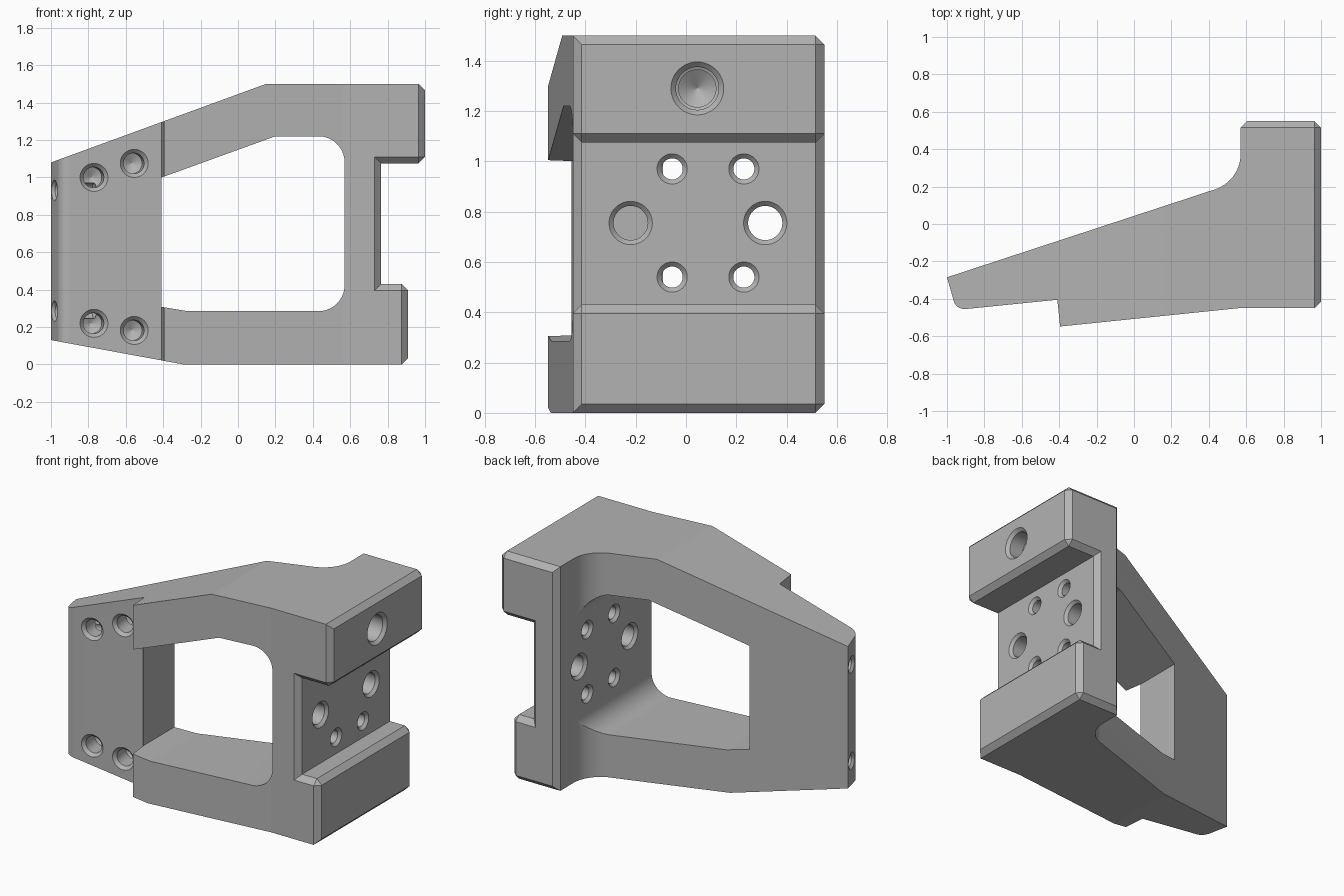
import bpy, bmesh
from math import cos, sin, radians, pi
from mathutils import Vector

cube = bpy.data.objects.get("Cube")
if cube:
    bpy.data.objects.remove(cube, do_unlink=True)

metal = bpy.data.materials.new("light grey metal")
grey = (0.45, 0.45, 0.45, 1)
metal.use_nodes = True
metal.diffuse_color = grey
metal.node_tree.nodes["Principled BSDF"].inputs["Base Color"].default_value = grey


def loft(name, rings):
    """Closed solid through rings with equal point counts."""
    bm = bmesh.new()
    loops = [[bm.verts.new(p) for p in ring] for ring in rings]
    n = len(loops[0])
    for a, b in zip(loops, loops[1:]):
        for i in range(n):
            j = (i + 1) % n
            bm.faces.new((a[i], a[j], b[j], b[i]))
    bm.faces.new(loops[0])
    bm.faces.new(loops[-1])
    bmesh.ops.remove_doubles(bm, verts=bm.verts, dist=1e-5)
    bmesh.ops.recalc_face_normals(bm, faces=bm.faces)
    mesh = bpy.data.meshes.new(name)
    bm.to_mesh(mesh)
    bm.free()
    mesh.materials.append(metal)
    obj = bpy.data.objects.new(name, mesh)
    bpy.context.collection.objects.link(obj)
    return obj


def arc(cx, cy, r, start, end, steps=24):
    angles = [radians(start + (end - start) * i / steps) for i in range(steps + 1)]
    return [(cx + r * cos(a), cy + r * sin(a)) for a in angles]


def along_y(name, profile, y0=-1, y1=1):
    return loft(name, [[(x, y, z) for x, z in profile] for y in (y0, y1)])


def combine(target, tool, operation):
    mod = target.modifiers.new("combine", 'BOOLEAN')
    mod.operation, mod.solver, mod.object = operation, 'EXACT', tool
    bpy.context.view_layer.objects.active = target
    bpy.ops.object.modifier_apply(modifier=mod.name)
    bpy.data.objects.remove(tool, do_unlink=True)


def drill(target, position, direction, steps):
    """Cut a turned hole; steps are (radius, depth) pairs."""
    axis = Vector(direction).normalized()
    u = axis.orthogonal().normalized()
    v = axis.cross(u)
    count = 96
    rings = []
    for r, d in steps:
        centre = Vector(position) + axis * d
        rings.append([centre + r * (u * cos(2 * pi * i / count) + v * sin(2 * pi * i / count))
                      for i in range(count)])
    combine(target, loft("drill", rings), 'DIFFERENCE')


def blind(r, depth, sink=0.02):
    return [(r + sink + 0.01, -0.01), (r, sink), (r, depth), (0.002, depth + r * 0.5)]


# Tapered arm: plan profile, trimmed by the side outline
plan = ([(-1, -0.285)] + arc(-0.906, -0.395, 0.06, 195.7, 276, 18)
        + [(-0.41, -0.405), (-0.395, -0.548), (0.56, -0.45), (0.66, -0.45), (0.66, 0.375)]
        + arc(0.37, 0.375, 0.2, 0, -71.8))
bracket = loft("bracket_body", [[(x, y, z) for x, y in plan] for z in (0, 1.5)])
for name, points in (
        ("top_trim", [(-1.2, 1.007), (0.15, 1.5), (0.15, 1.7), (-1.2, 1.7)]),
        ("bottom_trim", [(-1.2, 0.167), (-0.29, 0), (-0.29, -0.2), (-1.2, -0.2)])):
    combine(bracket, along_y(name, points), 'DIFFERENCE')

# Window between the two arms
window = ([(-0.408, 1.0), (-0.408, 0.308), (-0.27, 0.285)]
          + arc(0.43, 0.425, 0.14, -90, 0) + arc(0.43, 1.08, 0.14, 0, 90)
          + [(0.2, 1.22)])
combine(bracket, along_y("window_cutter", window), 'DIFFERENCE')

# Jaw block: slotted profile with chamfered rims
c = 0.035
full = [(0.57, 0), (0.91 - c, 0), (0.91, c), (0.91, 0.43 - c), (0.91 - c, 0.43),
        (0.765, 0.43), (0.765, 1.075), (1 - c, 1.075), (1, 1.075 + c),
        (1, 1.5 - c), (1 - c, 1.5), (0.57, 1.5)]


def rim(left, low, high):
    right_low, right_high, slot = 0.91 - c, 1 - c, 0.765 - c
    z0, z1 = 0.43 - c, 1.075 + c
    a, b = (right_low, low), (right_low, z0)
    d, e = (right_high, z1), (right_high, high)
    return [(left, low), a, a, b, b, (slot, z0), (slot, z1), d, d, e, e, (left, high)]


layers = [(-0.45, rim(0.57, 0, 1.5)), (-0.45 + c, full),
          (0.55 - c, full), (0.55, rim(0.57 + c, c, 1.5 - c))]
jaw = loft("jaw_block", [[(x, y, z) for x, z in ring] for y, ring in layers])
combine(bracket, jaw, 'UNION')

# Threaded hole in the upper jaw
drill(bracket, (1, 0.045, 1.29), (-1, 0, 0),
      [(0.115, -0.01), (0.085, 0.02), (0.085, 0.12), (0.074, 0.125), (0.074, 0.27), (0.002, 0.32)])

# Through holes in the slot plate, countersunk on both sides
plate = [(y, z, 0.042) for y in (-0.055, 0.23) for z in (0.54, 0.97)]
plate += [(y, 0.755, 0.068) for y in (-0.22, 0.315)]
for y, z, r in plate:
    drill(bracket, (0.765, y, z), (-1, 0, 0),
          [(r + 0.028, -0.01), (r, 0.018), (r, 0.177), (r + 0.028, 0.205)])

# Blind holes in the front flange, square to its slanted face
for x, z in ((-0.77, 1.0), (-0.555, 1.075), (-0.77, 0.22), (-0.555, 0.182)):
    y = -0.405 + (x + 0.41) * 0.102
    drill(bracket, (x, y, z), (-0.102, 1, 0), blind(0.055, 0.13))

# Cross holes from the flange end
for z in (0.93, 0.285):
    drill(bracket, (-0.981, -0.35, z), (0.96, 0.27, 0), blind(0.04, 0.22, 0.015))

# Smooth the curved walls, keep every machined edge crisp
bpy.ops.object.select_all(action='DESELECT')
bracket.select_set(True)
bpy.context.view_layer.objects.active = bracket
bpy.ops.object.shade_smooth_by_angle(angle=radians(5.5))
